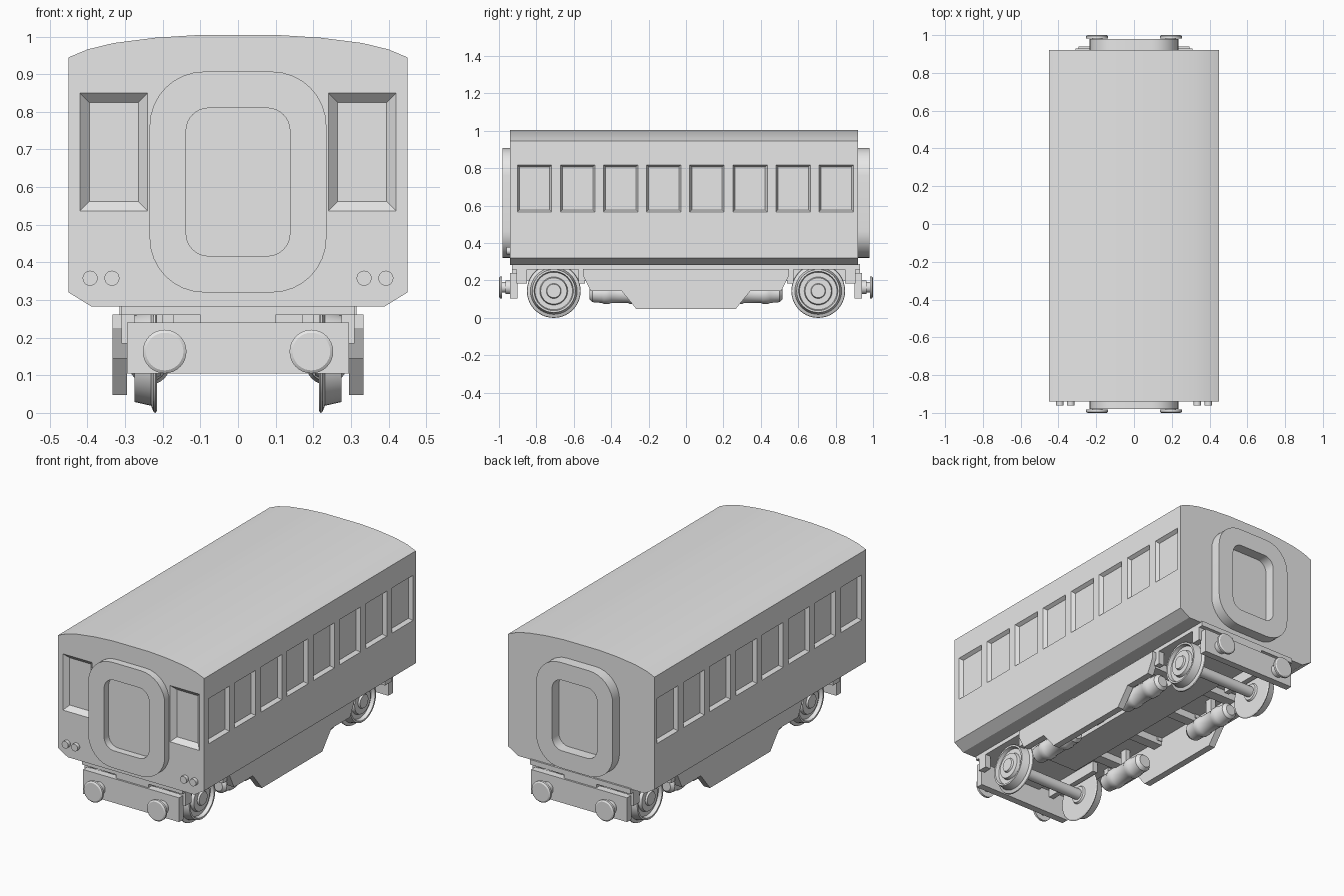
import bpy, bmesh, math
from mathutils import Vector

if "Cube" in bpy.data.objects:
    bpy.data.objects.remove(bpy.data.objects["Cube"])

grey = bpy.data.materials.new("light_grey")
grey.diffuse_color = (0.8, 0.8, 0.8, 1)
grey.use_nodes = True
grey.node_tree.nodes["Principled BSDF"].inputs["Base Color"].default_value = grey.diffuse_color


def finish(name, bm, smooth=False):
    bmesh.ops.recalc_face_normals(bm, faces=bm.faces)
    me = bpy.data.meshes.new(name)
    bm.to_mesh(me)
    bm.free()
    me.materials.append(grey)
    ob = bpy.data.objects.new(name, me)
    bpy.context.collection.objects.link(ob)
    if smooth:
        bpy.ops.object.select_all(action='DESELECT')
        ob.select_set(True)
        bpy.context.view_layer.objects.active = ob
        bpy.ops.object.shade_smooth_by_angle(angle=math.radians(30))
    return ob


def loft(bm, a, b):
    """Closed solid between two matching outlines."""
    va = [bm.verts.new(p) for p in a]
    vb = [bm.verts.new(p) for p in b]
    n = len(a)
    bm.faces.new(va)
    bm.faces.new(vb[::-1])
    for i in range(n):
        j = (i + 1) % n
        bm.faces.new((va[i], vb[i], vb[j], va[j]))


def box(name, x0, x1, y0, y1, z0, z1):
    bm = bmesh.new()
    rect = [(x0, y0), (x1, y0), (x1, y1), (x0, y1)]
    loft(bm, [(x, y, z0) for x, y in rect], [(x, y, z1) for x, y in rect])
    return finish(name, bm)


def lathe(name, profile, axis, centre, sign=1, n=32):
    """Revolve (distance, radius) pairs about the x or y axis."""
    bm = bmesh.new()
    rings = []
    for d, r in profile:
        ring = []
        for k in range(n):
            t = 2 * math.pi * k / n
            u, w = r * math.sin(t), -r * math.cos(t)
            off = (sign * d, u, w) if axis == 'x' else (u, sign * d, w)
            ring.append(bm.verts.new(Vector(centre) + Vector(off)))
        rings.append(ring)
    for a, b in zip(rings, rings[1:]):
        for k in range(n):
            j = (k + 1) % n
            bm.faces.new((a[k], a[j], b[j], b[k]))
    bm.faces.new(rings[0])
    bm.faces.new(rings[-1])
    return finish(name, bm, True)


def rounded_rect(w, z0, z1, r, n=8):
    pts = []
    for cx, cz, a0 in ((w - r, z1 - r, 0), (r - w, z1 - r, 90),
                       (r - w, z0 + r, 180), (w - r, z0 + r, 270)):
        for k in range(n + 1):
            t = math.radians(a0 + 90 * k / n)
            pts.append((cx + r * math.cos(t), cz + r * math.sin(t)))
    return pts


# Carriage body: one cross-section run along y
half = [(0.39, 0.283), (0.45, 0.32), (0.45, 0.945), (0.40, 0.966),
        (0.33, 0.983), (0.22, 0.997), (0.11, 1.004)]
section = half + [(-x, z) for x, z in half[::-1]]
bm = bmesh.new()
loft(bm, [(x, -0.94, z) for x, z in section], [(x, 0.92, z) for x, z in section])
body = finish("carriage_body", bm, True)

# Window recesses with sloped reveals
bm = bmesh.new()


def recess(u0, u1, z0, z1, inset, place):
    outer, inner = ([(u0 + g, z0 + g), (u1 - g, z0 + g), (u1 - g, z1 - g), (u0 + g, z1 - g)]
                    for g in (-inset, inset))
    loft(bm, [place(u, z, -1) for u, z in outer], [place(u, z, 1) for u, z in inner])


for s in (-1, 1):
    for i in range(8):
        y = -0.81 + 0.2305 * i
        recess(y - 0.092, y + 0.092, 0.567, 0.818, 0.011,
               lambda u, z, k: (s * (0.45 - 0.02 * k), u, z))
    a, b = sorted((s * 0.24, s * 0.42))
    recess(a, b, 0.537, 0.85, 0.025, lambda u, z, k: (u, -0.94 + 0.025 * k, z))
cutter = finish("window_cutter", bm)
cutter.hide_render = True
mod = body.modifiers.new("windows", 'BOOLEAN')
mod.operation = 'DIFFERENCE'
mod.solver = 'EXACT'
mod.object = cutter
bpy.context.view_layer.objects.active = body
bpy.ops.object.modifier_apply(modifier=mod.name)
bpy.data.objects.remove(cutter)

# Gangway surrounds on both ends
outer = rounded_rect(0.235, 0.32, 0.907, 0.145)
inner = rounded_rect(0.138, 0.417, 0.81, 0.06)
for label, ya, yb in (("front", -0.935, -0.98), ("back", 0.915, 0.98)):
    bm = bmesh.new()
    loops = [[bm.verts.new((x, y, z)) for x, z in pts]
             for pts, y in ((outer, ya), (outer, yb), (inner, yb), (inner, ya))]
    for k in range(4):
        a, b = loops[k], loops[(k + 1) % 4]
        for i in range(len(a)):
            j = (i + 1) % len(a)
            bm.faces.new((a[i], a[j], b[j], b[i]))
    finish(label + "_gangway", bm, True)

# Front lamps
for x in (-0.393, -0.335, 0.335, 0.393):
    lathe("lamp", [(0, 0.02), (0.025, 0.02)], 'y', (x, -0.935, 0.358), -1, 20)

# Underframe floor, centre spine and cross beams
box("underframe_floor", -0.31, 0.31, -0.90, 0.90, 0.26, 0.29)
box("centre_spine", -0.10, 0.10, -0.60, 0.60, 0.20, 0.27)
for y in (-0.45, -0.155, 0.155, 0.45):
    box("cross_beam", -0.31, 0.31, y - 0.03, y + 0.03, 0.22, 0.285)

for e in (-1, 1):
    # Buffer beams with a head block and buffers
    ya, yb = sorted((e * 0.90, e * 0.94))
    box("buffer_beam", -0.295, 0.295, ya, yb, 0.105, 0.24)
    ya, yb = sorted((e * 0.85, e * 0.93))
    box("beam_head", -0.31, 0.31, ya, yb, 0.26, 0.288)
    box("beam_head_centre", -0.10, 0.10, ya, yb, 0.22, 0.288)
    for x in (-0.195, 0.195):
        lathe("buffer", [(0.93, 0.036), (0.965, 0.036), (0.965, 0.028), (0.983, 0.028),
                         (0.983, 0.058), (0.995, 0.058), (1.0, 0.05)],
              'y', (x, 0, 0.163), e)

    # Axle and wheels, flange on the inner side
    lathe("axle", [(-0.23, 0.03), (0.23, 0.03)], 'x', (0, e * 0.707, 0.144), 1, 20)
    for s in (-1, 1):
        lathe("wheel", [(0.205, 0.045), (0.215, 0.05), (0.215, 0.138), (0.219, 0.144),
                        (0.224, 0.142), (0.231, 0.125), (0.275, 0.115), (0.275, 0.105),
                        (0.255, 0.10), (0.255, 0.075), (0.272, 0.07), (0.272, 0.04),
                        (0.282, 0.036)], 'x', (0, e * 0.707, 0.144), s, 40)

for s in (-1, 1):
    # Side skirt plate with a deep middle
    edge = [(-0.55, 0.262), (-0.55, 0.225), (-0.51, 0.145), (-0.345, 0.145), (-0.265, 0.047)]
    edge += [(-y, z) for y, z in edge[::-1]]
    bm = bmesh.new()
    loft(bm, [(s * 0.295, y, z) for y, z in edge], [(s * 0.333, y, z) for y, z in edge])
    finish("side_skirt", bm)
    xa, xb = sorted((s * 0.265, s * 0.315))
    for y in (-0.155, 0.155):
        box("skirt_bracket", xa, xb, y - 0.035, y + 0.035, 0.24, 0.288)
    for e in (-1, 1):
        # Spring hangers either side of each wheel
        for y0, y1, z0 in ((0.54, 0.575, 0.185), (0.85, 0.905, 0.185)):
            ya, yb = sorted((e * y0, e * y1))
            a, b = sorted((s * 0.275, s * 0.31))
            box("spring_hanger", a, b, ya, yb, z0, 0.27)
        # Inner rail behind the wheels
        ya, yb = sorted((e * 0.54, e * 0.90))
        a, b = sorted((s * 0.17, s * 0.20))
        box("inner_rail", a, b, ya, yb, 0.20, 0.27)
        # Air tanks
        lathe("air_tank", [(0.19, 0.035), (0.21, 0.05), (0.26, 0.05), (0.27, 0.055),
                           (0.30, 0.055), (0.31, 0.05), (0.40, 0.05), (0.41, 0.055),
                           (0.44, 0.055), (0.45, 0.05), (0.50, 0.046), (0.515, 0.03)],
              'y', (s * 0.235, 0, 0.13), e, 24)
        box("tank_strap", s * 0.235 - 0.015, s * 0.235 + 0.015,
            e * 0.35 - 0.02, e * 0.35 + 0.02, 0.15, 0.27)
